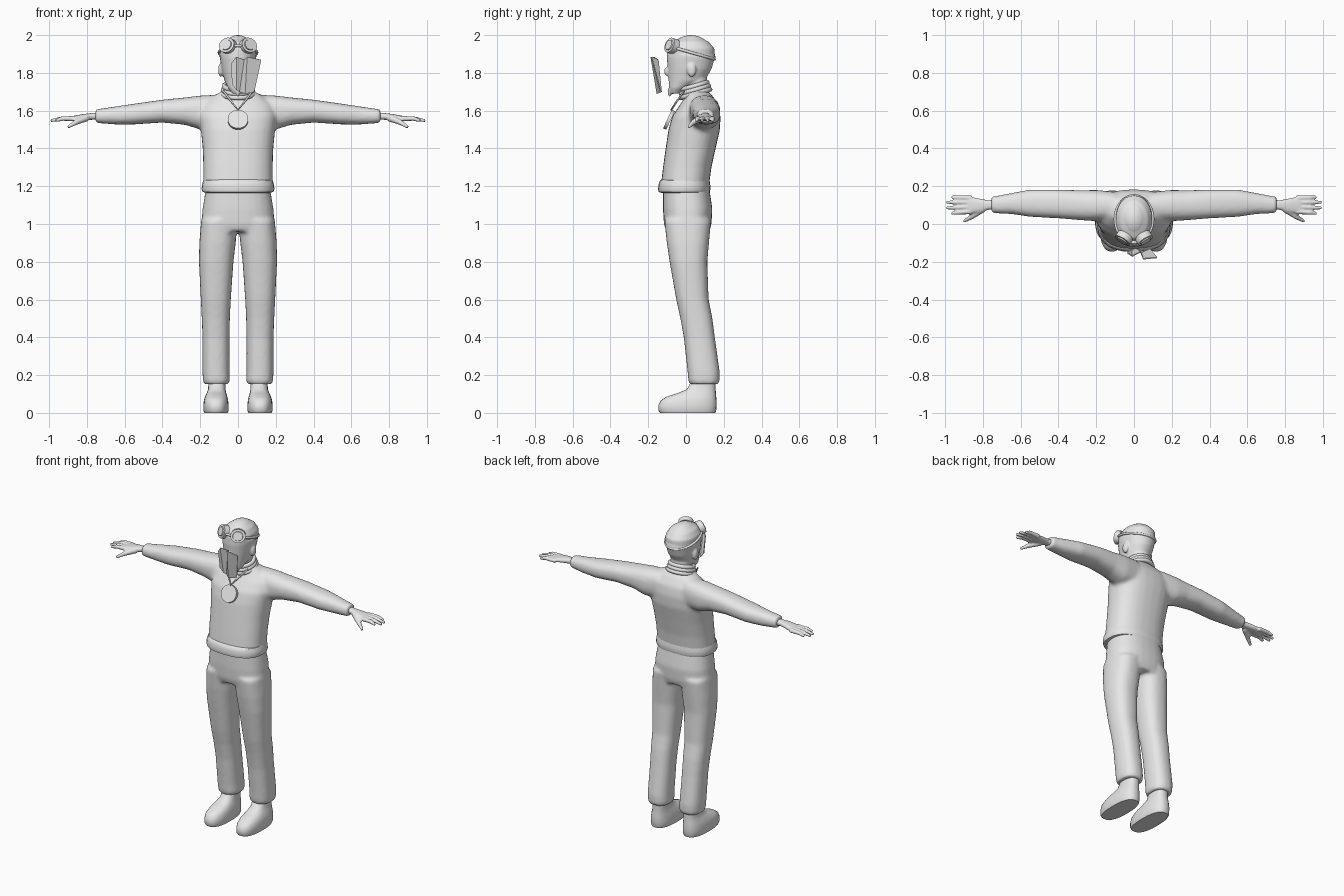
import bpy, bmesh
from math import sin, cos, pi, copysign
from mathutils import Matrix, Vector

cube = bpy.data.objects.get("Cube")
if cube:
    bpy.data.objects.remove(cube, do_unlink=True)

grey = bpy.data.materials.new("light_grey")
grey.use_nodes = True
grey.diffuse_color = (0.8, 0.8, 0.8, 1)
grey.node_tree.nodes["Principled BSDF"].inputs["Base Color"].default_value = (0.8, 0.8, 0.8, 1)

UP = lambda t, a, b: (a, b, t)
ALONG_X = lambda t, a, b: (t, a, b)


def loft(bm, rows, place=UP, side=1, power=2.4, n=28):
    """Bridge rounded sections; each row is (position, a_min, a_max, b_min, b_max)."""
    rings = []
    for t, a0, a1, b0, b1 in rows:
        ring = []
        for i in range(n):
            c, s = cos(2 * pi * i / n), sin(2 * pi * i / n)
            c = copysign(abs(c) ** (2 / power), c)
            s = copysign(abs(s) ** (2 / power), s)
            x, y, z = place(t, (a0 + a1) / 2 + (a1 - a0) / 2 * c, (b0 + b1) / 2 + (b1 - b0) / 2 * s)
            ring.append(bm.verts.new((x * side, y, z)))
        rings.append(ring)
    for p, q in zip(rings, rings[1:]):
        for i in range(n):
            j = (i + 1) % n
            bm.faces.new((p[i], p[j], q[j], q[i]))
    bm.faces.new(rings[0])
    bm.faces.new(rings[-1])


def centred(rows):
    return [(z, -w, w, y0, y1) for z, w, y0, y1 in rows]


def blob(bm, centre, radii):
    m = Matrix.Translation(centre) @ Matrix.Diagonal((*radii, 1))
    bmesh.ops.create_uvsphere(bm, u_segments=32, v_segments=20, radius=1, matrix=m)


def tube(bm, p, q, r0, r1):
    p, q = Vector(p), Vector(q)
    m = Matrix.Translation((p + q) / 2) @ (q - p).to_track_quat("Z", "Y").to_matrix().to_4x4()
    bmesh.ops.create_cone(bm, cap_ends=True, segments=14, radius1=r0, radius2=r1,
                          depth=(q - p).length, matrix=m)


def smooth(ob, angle=0.7):
    bpy.ops.object.select_all(action="DESELECT")
    ob.select_set(True)
    bpy.context.view_layer.objects.active = ob
    bpy.ops.object.shade_smooth_by_angle(angle=angle)


def finish(bm, name, voxel=0, relax=4, rounded=True):
    bmesh.ops.recalc_face_normals(bm, faces=bm.faces)
    me = bpy.data.meshes.new(name)
    bm.to_mesh(me)
    bm.free()
    me.materials.append(grey)
    ob = bpy.data.objects.new(name, me)
    bpy.context.collection.objects.link(ob)
    if voxel:
        fuse = ob.modifiers.new("fuse", "REMESH")
        fuse.mode = "VOXEL"
        fuse.voxel_size = voxel
        fuse.use_smooth_shade = True
        soften = ob.modifiers.new("soften", "SMOOTH")
        soften.iterations = relax
    elif rounded:
        smooth(ob)
    return ob


def ring(name, centre, radii, thickness, tilt):
    bpy.ops.mesh.primitive_torus_add(major_segments=48, minor_segments=12, major_radius=1,
                                     minor_radius=thickness, location=centre, rotation=(tilt, 0, 0))
    ob = bpy.context.object
    ob.name = name
    ob.scale = radii
    ob.data.materials.append(grey)
    smooth(ob)


# Sweater with both sleeves fused
bm = bmesh.new()
loft(bm, centred([(1.19, .185, -.135, .12), (1.3, .184, -.122, .135), (1.4, .187, -.108, .157),
                  (1.5, .197, -.093, .18), (1.57, .205, -.073, .183), (1.63, .19, -.033, .172),
                  (1.68, .13, 0, .14), (1.71, .07, 0, .11)]))
for side in (1, -1):
    loft(bm, [(.1, .02, .17, 1.5, 1.685), (.2, .015, .18, 1.5, 1.68), (.28, .02, .178, 1.525, 1.67),
              (.4, .03, .182, 1.537, 1.658), (.55, .038, .182, 1.527, 1.637),
              (.65, .053, .163, 1.527, 1.622), (.73, .056, .148, 1.533, 1.61),
              (.755, .06, .146, 1.536, 1.608)], ALONG_X, side)
finish(bm, "sweater", .011, 6)

# Rounded waistband
bm = bmesh.new()
loft(bm, centred([(1.165, .17, -.13, .11), (1.17, .188, -.145, .125), (1.185, .193, -.148, .13),
                  (1.21, .19, -.145, .128), (1.23, .184, -.138, .125), (1.238, .17, -.125, .115)]))
finish(bm, "waistband")

# Trousers
bm = bmesh.new()
loft(bm, centred([(.96, .185, -.105, .125), (1.0, .194, -.117, .135), (1.08, .188, -.122, .14),
                  (1.2, .168, -.122, .122)]))
for side in (1, -1):
    loft(bm, [(1.02, .002, .195, -.115, .133), (.9, .012, .205, -.102, .122),
              (.8, .024, .207, -.087, .113), (.6, .038, .197, -.052, .12), (.5, .043, .192, -.03, .14),
              (.4, .045, .188, -.012, .153), (.22, .045, .188, .008, .178),
              (.17, .043, .186, .012, .178), (.152, .05, .18, .02, .172)], side=side)
finish(bm, "trousers", .011, 5)

for side, label in ((1, "left"), (-1, "right")):
    # Shoe with flat sole and ankle
    bm = bmesh.new()
    loft(bm, [(0, .055, .178, -.138, .155), (.012, .05, .183, -.146, .16), (.04, .05, .183, -.146, .162),
              (.065, .052, .181, -.135, .162), (.085, .056, .175, -.105, .16),
              (.105, .062, .166, -.045, .158), (.125, .066, .158, .005, .157),
              (.18, .066, .156, .035, .157)], side=side, power=2.5)
    finish(bm, label + "_shoe")

    # Hand with four fingers and a thumb
    bm = bmesh.new()
    loft(bm, [(.72, .08, .13, 1.552, 1.592), (.77, .075, .125, 1.552, 1.588),
              (.82, .06, .135, 1.548, 1.582), (.88, .055, .147, 1.544, 1.571)], ALONG_X, side)
    for y, tip_x, tip_y in ((.066, .965, .056), (.09, .992, .085), (.114, .992, .115), (.137, .965, .142)):
        knuckle = (side * .93, (y + tip_y) / 2, 1.558)
        tube(bm, (side * .86, y, 1.558), knuckle, .014, .012)
        tube(bm, knuckle, (side * tip_x, tip_y, 1.547), .012, .008)
    tube(bm, (side * .8, .08, 1.563), (side * .86, .038, 1.538), .02, .014)
    tube(bm, (side * .855, .04, 1.54), (side * .9, .014, 1.513), .014, .008)
    finish(bm, label + "_hand", .005, 3)

# Head with nose, ears and chin tuft
bm = bmesh.new()
loft(bm, centred([(1.69, .03, -.085, -.03), (1.72, .053, -.09, .01), (1.76, .072, -.092, .1),
                  (1.82, .087, -.096, .135), (1.88, .096, -.102, .153), (1.93, .096, -.1, .15),
                  (1.965, .075, -.075, .12), (1.985, .045, -.03, .08)]), power=2.1)
loft(bm, centred([(1.66, .066, 0, .12), (1.8, .06, 0, .11)]), power=2)
blob(bm, (0, -.098, 1.808), (.015, .018, .025))
tube(bm, (0, -.08, 1.71), (0, -.09, 1.675), .018, .006)
for side in (1, -1):
    blob(bm, (side * .092, .03, 1.815), (.013, .024, .036))
finish(bm, "head", .006, 4)

# Close-fitting cap, trimmed along a sloping edge
bm = bmesh.new()
blob(bm, (0, .026, 1.86), (.102, .132, .14))
bmesh.ops.bisect_plane(bm, geom=bm.verts[:] + bm.edges[:] + bm.faces[:], plane_co=(0, .026, 1.888),
                       plane_no=(0, .12, 1), clear_inner=True)
finish(bm, "cap")

# Goggles: strap, lenses and rims
ring("goggle_strap", (0, .026, 1.908), (.1, .128, .1), .075, -.28)
for side, label in ((1, "left"), (-1, "right")):
    centre = Vector((side * .056, -.08, 1.945))
    facing = Vector((side * .5, -.8, .3)).normalized()
    bm = bmesh.new()
    tube(bm, centre - facing * .025, centre + facing * .01, .046, .046)
    tube(bm, centre, centre + facing * .016, .036, .03)
    bmesh.ops.scale(bm, vec=(1, 1, .9), space=Matrix.Translation(-centre), verts=bm.verts)
    finish(bm, label + "_goggle_lens")

# Rolled collar
for i in range(3):
    ring(f"collar_roll_{i + 1}", (0, .05 - .003 * i, 1.69 + .02 * i),
         (.082 - .004 * i, .08 - .004 * i, .08), .16, .28)

# Folded sheet floating ahead of the face: (x, y, z) at top and bottom of each fold
folds = [((-.035, -.15, 1.85), (-.03, -.14, 1.74)), ((-.01, -.168, 1.885), (-.01, -.135, 1.71)),
         ((.035, -.145, 1.87), (.01, -.128, 1.7)), ((.05, -.182, 1.885), (.04, -.15, 1.69)),
         ((.122, -.175, 1.87), (.085, -.13, 1.7))]
bm = bmesh.new()
columns = [[bm.verts.new(p) for p in fold] for fold in folds]
for (a, b), (c, d) in zip(columns, columns[1:]):
    bm.faces.new((a, b, d, c))
sheet = finish(bm, "folded_face_sheet", rounded=False)
sheet.modifiers.new("thickness", "SOLIDIFY").thickness = .006

# Medallion and its cord
bm = bmesh.new()
normal = Vector((0, -.9, .42)).normalized()
middle = Vector((0, -.09, 1.552))
bmesh.ops.create_cone(bm, cap_ends=True, segments=32, radius1=.054, radius2=.054, depth=.018,
                      matrix=Matrix.Translation(middle) @ normal.to_track_quat("Z", "Y").to_matrix().to_4x4())
finish(bm, "medallion")
cord = bpy.data.curves.new("cord", "CURVE")
cord.dimensions = "3D"
cord.bevel_depth = .005
path = [(-.078, -.01, 1.705), (-.04, -.045, 1.655), (0, -.078, 1.605), (.04, -.045, 1.655), (.078, -.01, 1.705)]
line = cord.splines.new("POLY")
line.points.add(len(path) - 1)
for point, co in zip(line.points, path):
    point.co = (*co, 1)
cord.materials.append(grey)
bpy.context.collection.objects.link(bpy.data.objects.new("medallion_cord", cord))
